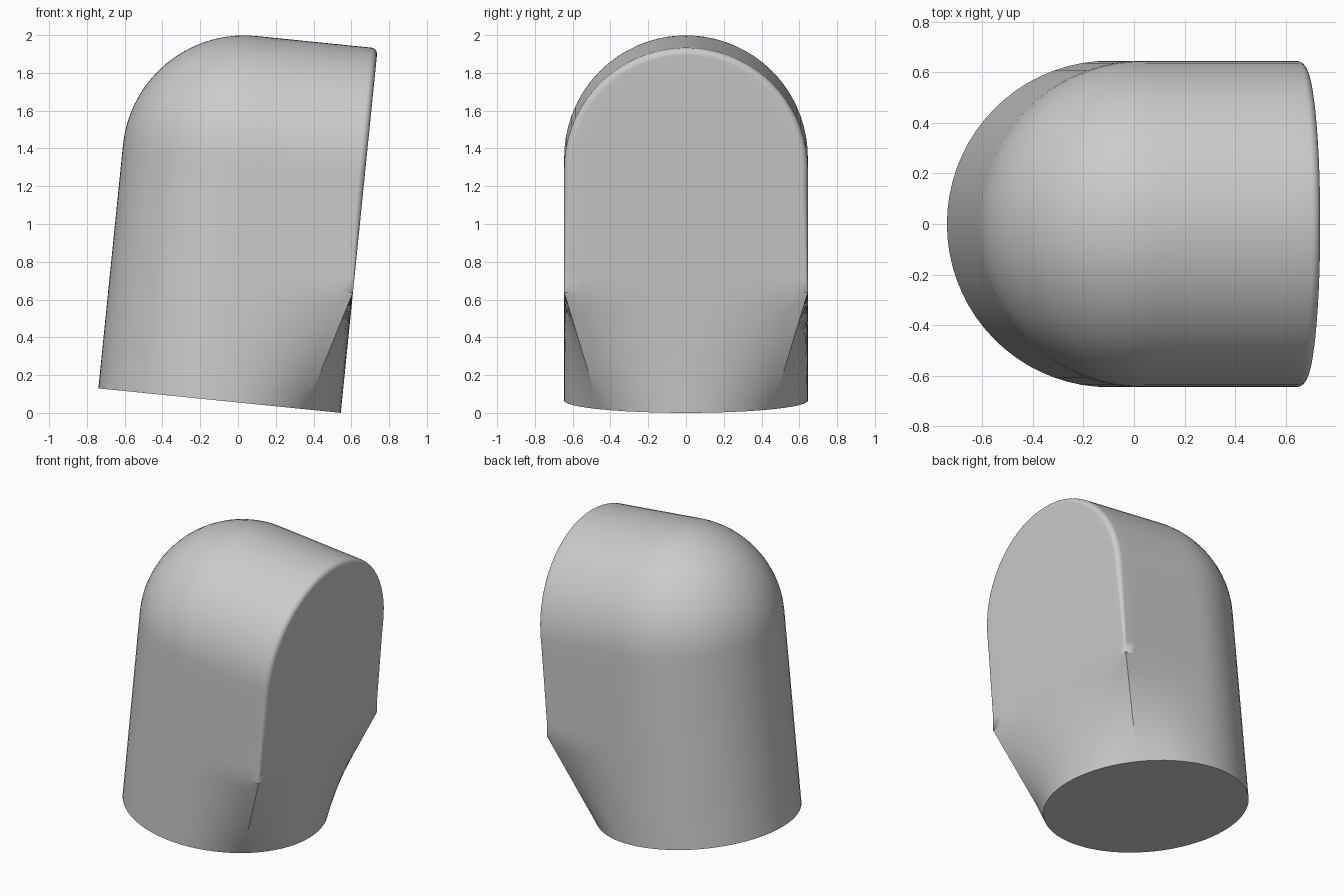
import bpy, bmesh
from math import sin, cos, sqrt, pi, radians
from mathutils import Matrix

cube = bpy.data.objects.get("Cube")
if cube:
    bpy.data.objects.remove(cube)

R = 0.645            # body radius and half width
CORNER = 0.64        # height where the square front begins
SPRING = 1.295       # height where the dome begins
LIP = 0.035          # rounding of the front rim
FILLET = 8
STEP = 5


def half_ring(w):
    """Outline of one level, from front centre round to the back, y >= 0."""
    h = max(0, w - SPRING)
    r = sqrt(max(0, R * R - h * h))
    blend = min(1, w / CORNER)
    lip = LIP * min(1, max(0, 0.3 + (w - CORNER) / 0.8)) if w > CORNER + 1e-6 else 0

    def point(deg, u, y, height):
        a = radians(deg)
        return (u * blend + R * cos(a) * (1 - blend),
                y * blend + R * sin(a) * (1 - blend), height)

    inset = 1 - lip / R
    pts = [point(d, R, r * inset * d / 45, w - h + h * inset)
           for d in range(0, 45, STEP)]
    # rounded rim
    for i in range(FILLET + 1):
        a = pi / 2 * (1 - i / FILLET)
        s = 1 - lip * (1 - cos(a)) / R
        pts.append(point(45, R - lip * (1 - sin(a)), r * s, w - h + h * s))
    # straight side, then half-round back
    for d in range(45 + STEP, 90, STEP):
        pts.append(point(d, (R - lip) * (90 - d) / 45, r, w))
    for d in range(90, 181, STEP):
        a = radians(d)
        pts.append(point(d, r * cos(a), r * sin(a), w))
    return pts


def full_ring(w):
    half = half_ring(w)
    return half + [(x, -y, z) for x, y, z in half[-2:0:-1]]


# levels: lofted foot, straight wall, domed top
levels = [CORNER * i / 8 for i in range(9)]
levels += [CORNER + (SPRING - CORNER) * i / 8 for i in range(1, 9)]
levels += [SPRING + R * sin(radians(d)) for d in range(STEP, 91, STEP)]

bm = bmesh.new()
rings = [[bm.verts.new(p) for p in full_ring(w)] for w in levels]
for low, high in zip(rings, rings[1:]):
    n = len(low)
    for i in range(n):
        j = (i + 1) % n
        bm.faces.new((low[i], low[j], high[j], high[i]))
bm.faces.new(rings[0][::-1])
bmesh.ops.remove_doubles(bm, verts=bm.verts, dist=0.0001)
bmesh.ops.recalc_face_normals(bm, faces=bm.faces)

# lean the body forward
lean = Matrix.Translation((-0.0975, 0, 0.065)) @ Matrix.Rotation(radians(5.77), 4, 'Y')
bm.transform(lean)

mesh = bpy.data.meshes.new("domed_hood")
bm.to_mesh(mesh)
bm.free()
hood = bpy.data.objects.new("domed_hood", mesh)
bpy.context.collection.objects.link(hood)

grey = bpy.data.materials.new("plain_grey")
grey.use_nodes = True
colour = (0.6, 0.6, 0.6, 1)
grey.diffuse_color = colour
grey.node_tree.nodes["Principled BSDF"].inputs["Base Color"].default_value = colour
mesh.materials.append(grey)

bpy.context.view_layer.objects.active = hood
hood.select_set(True)
bpy.ops.object.shade_smooth_by_angle(angle=radians(13))
